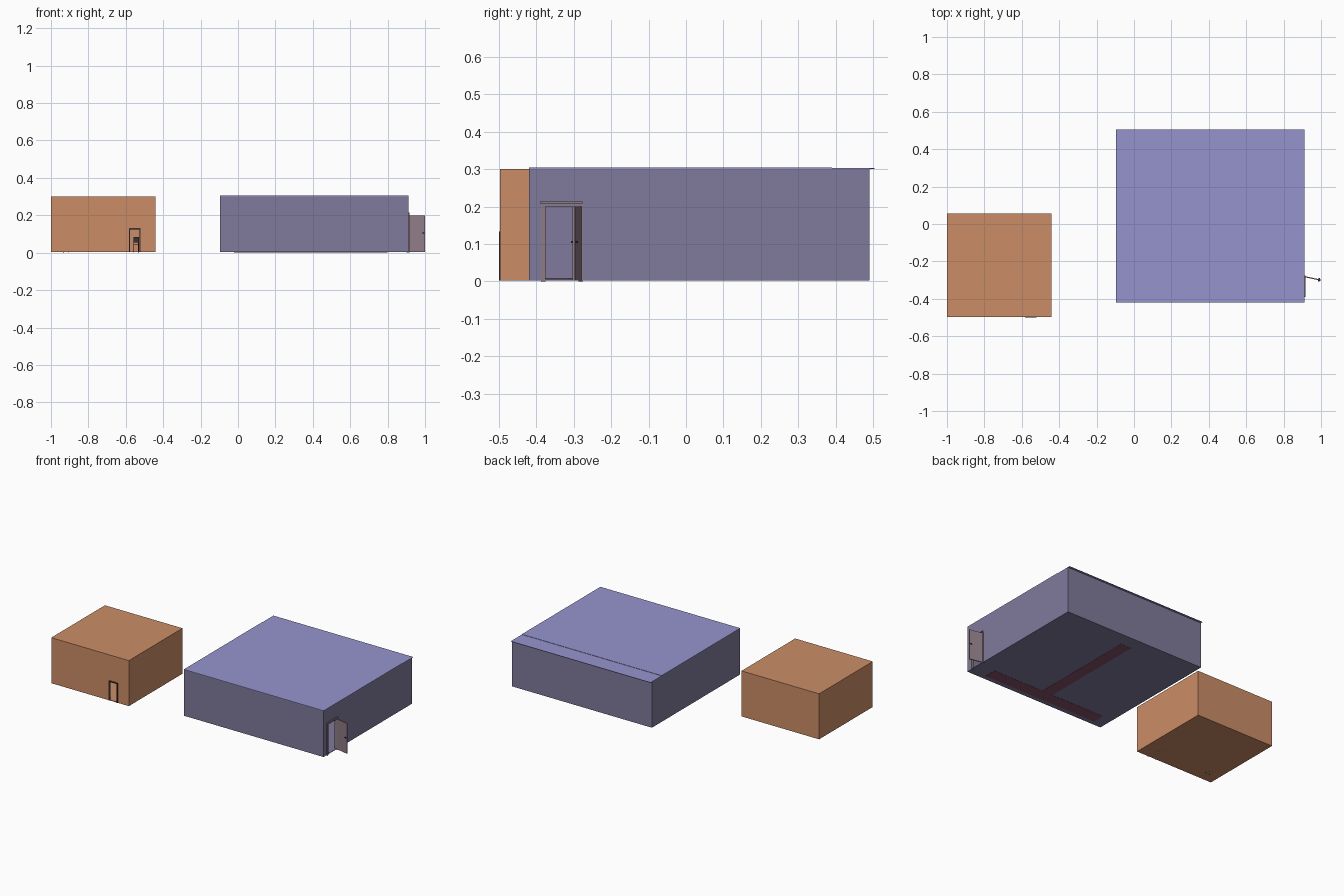
import bpy
import math

if "Cube" in bpy.data.objects:
    bpy.data.objects.remove(bpy.data.objects["Cube"])


def material(name, rgb):
    m = bpy.data.materials.new(name)
    lin = [((c / 255 + 0.055) / 1.055) ** 2.4 for c in rgb]
    m.diffuse_color = (*lin, 1)
    m.use_nodes = True
    m.node_tree.nodes["Principled BSDF"].inputs["Base Color"].default_value = m.diffuse_color
    return m


ORANGE = material("orange_plaster", (203, 141, 103))
VIOLET = material("violet_wall", (128, 123, 156))
LILAC = material("lilac_roof", (150, 148, 206))
MAUVE = material("mauve_door", (142, 124, 134))
CARPET = material("red_carpet", (130, 80, 105))
DARK = material("dark_metal", (55, 50, 58))


def box(name, x, y, z, mat, parent=None):
    """Box between (min, max) pairs on each axis."""
    bpy.ops.mesh.primitive_cube_add(
        size=1, location=[(a + b) / 2 for a, b in (x, y, z)])
    o = bpy.context.object
    o.name = name
    o.scale = [b - a for a, b in (x, y, z)]
    bpy.ops.object.transform_apply(location=False, rotation=False, scale=True)
    o.data.materials.append(mat)
    if parent:
        o.parent = parent
    return o


def cut_opening(wall, x, y, z):
    """Cut a doorway through a wall."""
    c = box(wall.name + "_cutter", x, y, z, DARK)
    c.hide_render = True
    c.hide_set(True)
    m = wall.modifiers.new("doorway", 'BOOLEAN')
    m.operation = 'DIFFERENCE'
    m.solver = 'EXACT'
    m.object = c
    bpy.context.view_layer.objects.active = wall
    bpy.ops.object.modifier_apply(modifier=m.name)
    bpy.data.objects.remove(c)


def room(name, x, y, top, mat, t=0.008):
    """Floor and four thin walls; returns the walls by side."""
    box(name + "_floor", x, y, (0.003, 0.007), mat)
    z = (0.007, top)
    return {
        "front": box(name + "_front_wall", x, (y[0], y[0] + t), z, mat),
        "back": box(name + "_back_wall", x, (y[1] - t, y[1]), z, mat),
        "left": box(name + "_left_wall", (x[0], x[0] + t), (y[0] + t, y[1] - t), z, mat),
        "right": box(name + "_right_wall", (x[1] - t, x[1]), (y[0] + t, y[1] - t), z, mat),
    }


def chair(name, x, y, w=0.03):
    """Small four-legged chair."""
    h = w / 2
    box(name + "_seat", (x - h, x + h), (y - h, y + h), (0.040, 0.045), DARK)
    box(name + "_back", (x - h, x + h), (y + h - 0.004, y + h), (0.055, 0.085), DARK)
    for i, sx in enumerate((-1, 1)):
        for j, sy in enumerate((-1, 1)):
            cx, cy = x + sx * (h - 0.002), y + sy * (h - 0.002)
            box(f"{name}_leg_{i}{j}", (cx - 0.002, cx + 0.002), (cy - 0.002, cy + 0.002),
                (0.002, 0.085 if sy > 0 else 0.04), DARK)


# Small orange building with a low doorway at the front
small = room("small_room", (-1.0, -0.44), (-0.497, 0.056), 0.297, ORANGE)
cut_opening(small["front"], (-0.578, -0.526), (-0.52, -0.47), (0.0, 0.125))
box("small_roof", (-1.0, -0.44), (-0.497, 0.056), (0.297, 0.300), ORANGE)
for side, x0 in (("left", -0.584), ("right", -0.526)):
    box(f"small_frame_{side}", (x0, x0 + 0.006), (-0.5, -0.487), (0.003, 0.133), DARK)
box("small_frame_top", (-0.584, -0.52), (-0.5, -0.487), (0.125, 0.133), DARK)
chair("door_chair", -0.545, -0.40)
chair("corner_chair", -0.92, -0.416)

# Large violet building with a tall doorway on the right side
large = room("large_hall", (-0.097, 0.912), (-0.42, 0.49), 0.301, VIOLET)
cut_opening(large["right"], (0.88, 0.94), (-0.376, -0.286), (0.0, 0.2))
box("large_roof", (-0.097, 0.912), (-0.42, 0.504), (0.301, 0.303), LILAC)
box("raised_roof", (-0.097, 0.912), (-0.42, 0.39), (0.303, 0.305), LILAC)

# T-shaped carpet set into the floor
box("carpet_hall", (-0.022, 0.80), (-0.39, -0.31), (0.002, 0.009), CARPET)
box("carpet_branch", (0.36, 0.435), (-0.31, 0.40), (0.002, 0.009), CARPET)

# Large door frame
for side, y0 in (("front", -0.388), ("back", -0.288)):
    box(f"large_frame_{side}", (0.90, 0.916), (y0, y0 + 0.012), (0.0, 0.205), MAUVE)
box("large_frame_top", (0.90, 0.916), (-0.388, -0.276), (0.2, 0.206), MAUVE)
box("large_lintel", (0.91, 0.918), (-0.39, -0.277), (0.208, 0.214), MAUVE)

# Door leaf swung open on its hinge, with a handle on both faces
hinge = bpy.data.objects.new("door_hinge", None)
bpy.context.collection.objects.link(hinge)
hinge.location = (0.914, -0.282, 0)
hinge.rotation_euler = (0, 0, math.radians(-12))
box("door_leaf", (0, 0.087), (-0.003, 0.003), (0.003, 0.2), MAUVE, hinge)
for side, s in (("outer", 1), ("inner", -1)):
    ys = sorted((s * 0.003, s * 0.009))
    box(f"door_handle_{side}", (0.072, 0.082), ys, (0.103, 0.108), DARK, hinge)
